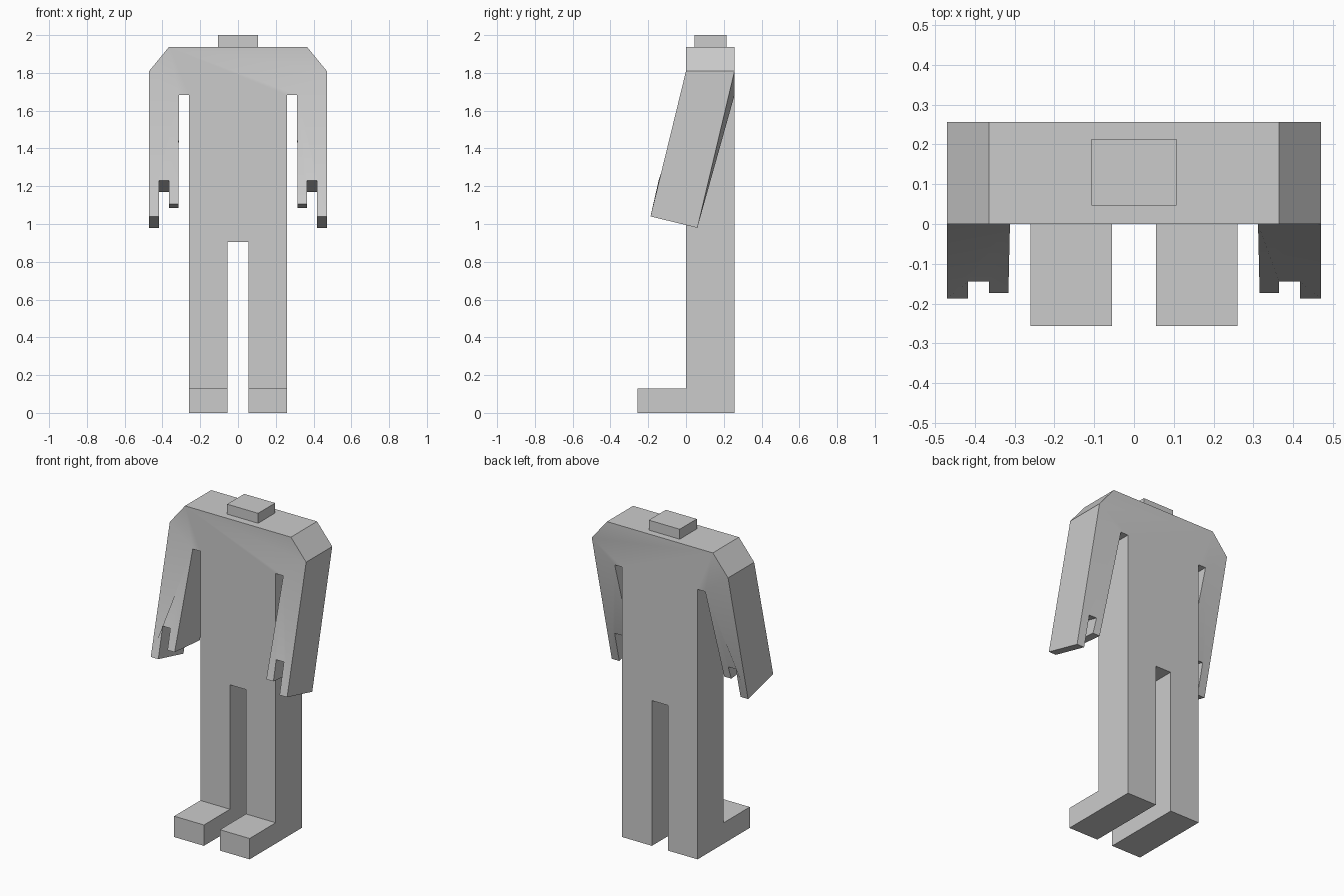
import bpy
import bmesh
from math import radians

cube = bpy.data.objects.get("Cube")
if cube:
    bpy.data.objects.remove(cube, do_unlink=True)

DEPTH = 0.257

grey = bpy.data.materials.new("plain grey")
grey.use_nodes = True
colour = (0.6, 0.6, 0.6, 1)
grey.diffuse_color = colour
grey.node_tree.nodes["Principled BSDF"].inputs["Base Color"].default_value = colour


def finish(bm, name):
    bmesh.ops.recalc_face_normals(bm, faces=bm.faces[:])
    mesh = bpy.data.meshes.new(name)
    bm.to_mesh(mesh)
    bm.free()
    mesh.materials.append(grey)
    obj = bpy.data.objects.new(name, mesh)
    bpy.context.collection.objects.link(obj)
    return obj


def straight(x, z):
    return (x, 0, z, DEPTH, z)


# Half outline: x, then front y and z, then back y and z
outer_tip = (-0.188, 1.04, 0.06, 0.98)
notch = (-0.145, 1.23, 0.106, 1.17)
inner_tip = (-0.173, 1.105, 0.075, 1.085)
half = [
    straight(0.365, 1.938),   # shoulder top
    straight(0.47, 1.81),     # shoulder side
    (0.47, *outer_tip), (0.418, *outer_tip),
    (0.418, *notch), (0.365, *notch),
    (0.365, *inner_tip), (0.316, *inner_tip),
    straight(0.312, 1.683),   # armpit
    straight(0.26, 1.683),
    straight(0.26, 0.13),     # ankle
    straight(0.26, 0), straight(0.055, 0),
    straight(0.055, 0.13),
    straight(0.055, 0.905),   # crotch
]
BODY = [0, 1, 8, 9, 10, 13, 14]
ARM = range(1, 9)
ANKLE = range(10, 14)

# Body with arms and legs, as one shell
bm = bmesh.new()
front, back = {}, {}
for side in (1, -1):
    for i, (x, yf, zf, yb, zb) in enumerate(half):
        front[side, i] = bm.verts.new((side * x, yf, zf))
        back[side, i] = bm.verts.new((side * x, yb, zb))

soles = []
for layer in (front, back):
    bm.faces.new([layer[1, i] for i in BODY] + [layer[-1, i] for i in reversed(BODY)])
    for side in (1, -1):
        bm.faces.new([layer[side, i] for i in ARM])
        ankle = bm.faces.new([layer[side, i] for i in ANKLE])
        if layer is front:
            soles.append(ankle)

loop = [(1, i) for i in range(len(half))] + [(-1, i) for i in reversed(range(len(half)))]
for a, b in zip(loop, loop[1:] + loop[:1]):
    bm.faces.new((front[a], front[b], back[b], back[a]))
bmesh.ops.recalc_face_normals(bm, faces=bm.faces[:])

# Feet pulled forward from the ankles
feet = bmesh.ops.extrude_discrete_faces(bm, faces=soles)["faces"]
for foot in feet:
    bmesh.ops.translate(bm, verts=foot.verts[:], vec=(0, -DEPTH, 0))
body = finish(bm, "body")

# Smooth blend where the arms leave the chest
bpy.ops.object.select_all(action="DESELECT")
body.select_set(True)
bpy.context.view_layer.objects.active = body
bpy.ops.object.shade_smooth_by_angle(angle=radians(30))

# Neck block
bm = bmesh.new()
bmesh.ops.create_cube(bm, size=1)
bmesh.ops.scale(bm, vec=(0.213, 0.168, 0.064), verts=bm.verts[:])
bmesh.ops.translate(bm, vec=(0, 0.13, 1.968), verts=bm.verts[:])
finish(bm, "neck")
